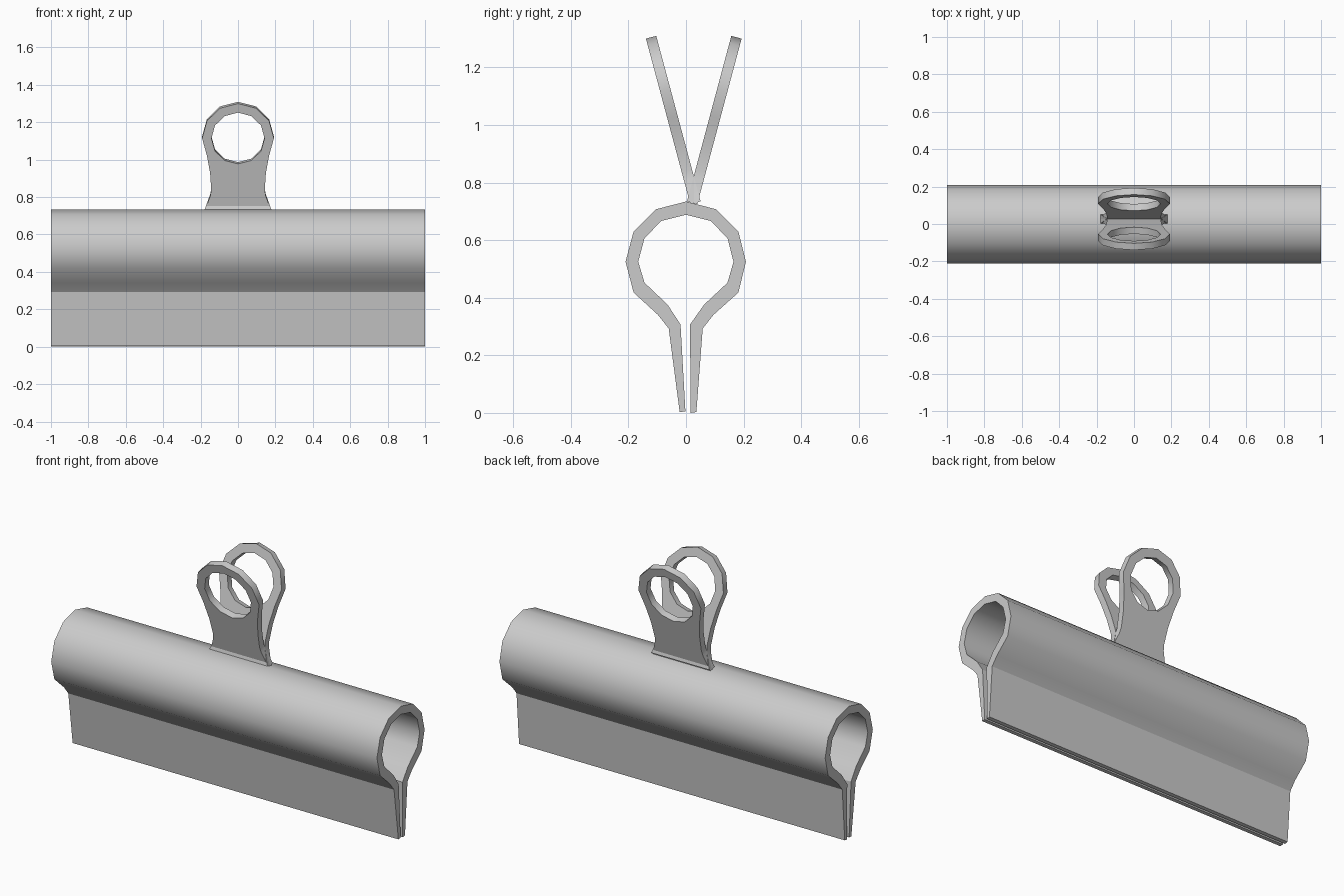
import bpy, bmesh, math
from mathutils import Matrix

if "Cube" in bpy.data.objects:
    bpy.data.objects.remove(bpy.data.objects["Cube"])


def extruded(name, verts, faces, depth, matrix):
    """Flat 2D faces in local XY, extruded by depth centred on local z = 0."""
    bm = bmesh.new()
    vs = [bm.verts.new((x, y, -depth / 2)) for x, y in verts]
    for f in faces:
        bm.faces.new([vs[i] for i in f])
    ret = bmesh.ops.extrude_face_region(bm, geom=bm.faces[:])
    new = [v for v in ret["geom"] if isinstance(v, bmesh.types.BMVert)]
    bmesh.ops.translate(bm, verts=new, vec=(0, 0, depth))
    # restore the base if the extrusion removed it
    for f in faces:
        if all(v.is_valid for v in vs) and bm.faces.get([vs[i] for i in f]) is None:
            bm.faces.new([vs[i] for i in f])
    bm.transform(matrix)
    bmesh.ops.recalc_face_normals(bm, faces=bm.faces[:])
    me = bpy.data.meshes.new(name)
    bm.to_mesh(me)
    bm.free()
    ob = bpy.data.objects.new(name, me)
    bpy.context.collection.objects.link(ob)
    bpy.ops.object.select_all(action='DESELECT')
    ob.select_set(True)
    bpy.context.view_layer.objects.active = ob
    bpy.ops.object.shade_smooth_by_angle(angle=math.radians(40))
    return ob


# Spring body: sheet-metal cross-section (y, z), front jaw over the top to back jaw
outer = [(-.022, .003), (-.06, .293), (-.098, .341), (-.182, .418), (-.21, .525),
         (-.182, .63), (-.105, .707), (0, .734), (.105, .707), (.182, .63),
         (.208, .525), (.182, .418), (.096, .341), (.058, .293), (.036, .003)]
inner = [(-.002, .005), (-.019, .307), (-.064, .376), (-.144, .452), (-.166, .525),
         (-.144, .607), (-.085, .667), (0, .688), (.085, .667), (.144, .607),
         (.165, .525), (.144, .452), (.063, .376), (.014, .307), (.016, 0)]
n = len(outer)
to_yz = Matrix(((0, 0, 1, 0), (1, 0, 0, 0), (0, 1, 0, 0), (0, 0, 0, 1)))
body = extruded("spring_body", outer + inner,
                [(i, i + 1, n + i + 1, n + i) for i in range(n - 1)], 2.0, to_yz)
for p in body.data.polygons:       # jaws stay flat
    if p.center.z < 0.3:
        p.use_smooth = False

# Handle outline: 12-sided eyelet over a waisted neck that flares at the foot
def ring(r):
    return [(r * math.cos(math.radians(30 * k)), .408 + r * math.sin(math.radians(30 * k)))
            for k in range(12)]

neck = [(-.149, .215), (-.143, .12), (-.148, .09), (-.178, .005),
        (.178, .005), (.148, .09), (.143, .12), (.149, .215)]
h_verts = ring(.192) + ring(.142) + neck
h_faces = [(k, (k + 1) % 12, 12 + (k + 1) % 12, 12 + k) for k in range(12)]
h_faces.append((11, 10, 9, 8, 7) + tuple(range(24, 32)))

# Two handles leaning apart, crossing at the top of the body
MID = .027
for name, s in (("front_handle", -1), ("back_handle", 1)):
    m = (Matrix.Translation((0, MID - s * .007, .725))
         @ Matrix.Rotation(math.radians(90 - 15 * s), 4, 'X'))
    extruded(name, h_verts, h_faces, .037, m)
